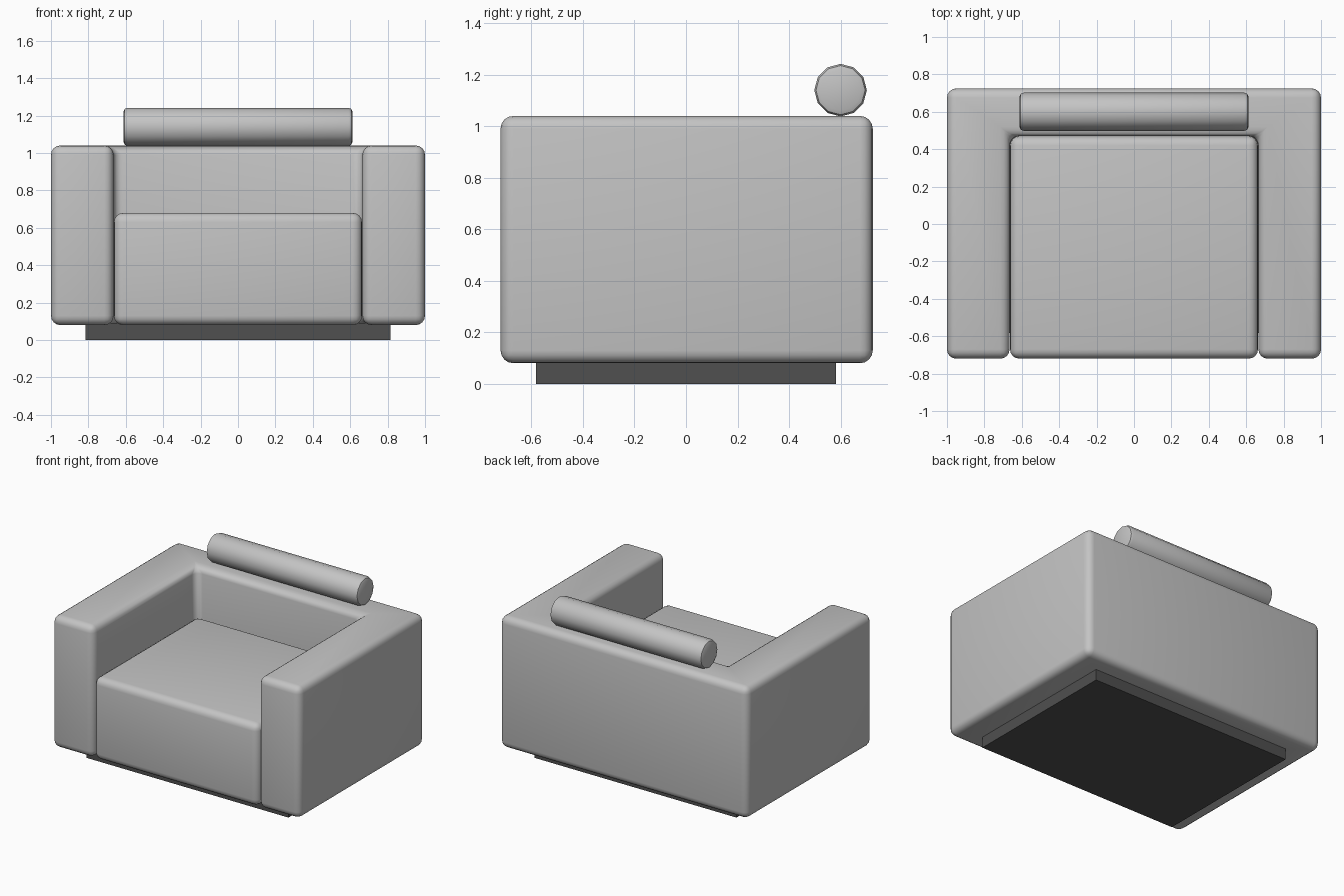
import bpy, bmesh, math
from mathutils import Matrix

cube = bpy.data.objects.get("Cube")
if cube:
    bpy.data.objects.remove(cube, do_unlink=True)


def material(name, value):
    mat = bpy.data.materials.new(name)
    mat.use_nodes = True
    colour = (value, value, value, 1)
    mat.diffuse_color = colour
    mat.node_tree.nodes["Principled BSDF"].inputs["Base Color"].default_value = colour
    return mat


fabric = material("light grey fabric", 0.55)
plinth = material("dark grey plinth", 0.08)


def prism(name, outline, z0, z1, mat, bevel=0.0, segments=4):
    """Extrude an outline upwards and round its edges."""
    bm = bmesh.new()
    face = bm.faces.new([bm.verts.new((x, y, z0)) for x, y in outline])
    new = bmesh.ops.extrude_face_region(bm, geom=[face])["geom"]
    bmesh.ops.translate(bm, vec=(0, 0, z1 - z0),
                        verts=[v for v in new if isinstance(v, bmesh.types.BMVert)])
    bmesh.ops.recalc_face_normals(bm, faces=bm.faces)
    return finish(bm, name, mat, bevel, segments)


def finish(bm, name, mat, bevel, segments):
    mesh = bpy.data.meshes.new(name)
    bm.to_mesh(mesh)
    bm.free()
    mesh.materials.append(mat)
    obj = bpy.data.objects.new(name, mesh)
    bpy.context.collection.objects.link(obj)
    if bevel:
        mod = obj.modifiers.new("rounded edges", "BEVEL")
        mod.width = bevel
        mod.segments = segments
        mod.limit_method = "ANGLE"
        mod.angle_limit = math.radians(40)
        bpy.ops.object.select_all(action="DESELECT")
        obj.select_set(True)
        bpy.context.view_layer.objects.active = obj
        bpy.ops.object.modifier_apply(modifier=mod.name)
        bpy.ops.object.shade_smooth_by_angle(angle=math.radians(40))
    return obj


def rect(x, y0, y1):
    return [(-x, y0), (x, y0), (x, y1), (-x, y1)]


# Arms and back as one U-shaped body
half = [(0.665, 0.47), (0.665, -0.72), (1, -0.72), (1, 0.725)]
body = half + [(-x, y) for x, y in reversed(half)]
prism("arms_and_back", body, 0.08, 1.04, fabric, 0.05)

# Seat block and recessed plinth
prism("seat", rect(0.663, -0.72, 0.47), 0.08, 0.68, fabric, 0.05)
prism("base", rect(0.815, -0.583, 0.583), 0, 0.09, plinth)

# Bolster lying on the back
bm = bmesh.new()
bmesh.ops.create_cone(bm, cap_ends=True, segments=12, radius1=0.102, radius2=0.102, depth=1.225,
                      matrix=Matrix.Translation((0, 0.6, 1.14)) @ Matrix.Rotation(math.pi / 2, 4, "Y"))
finish(bm, "bolster", fabric, 0.022, 2)
